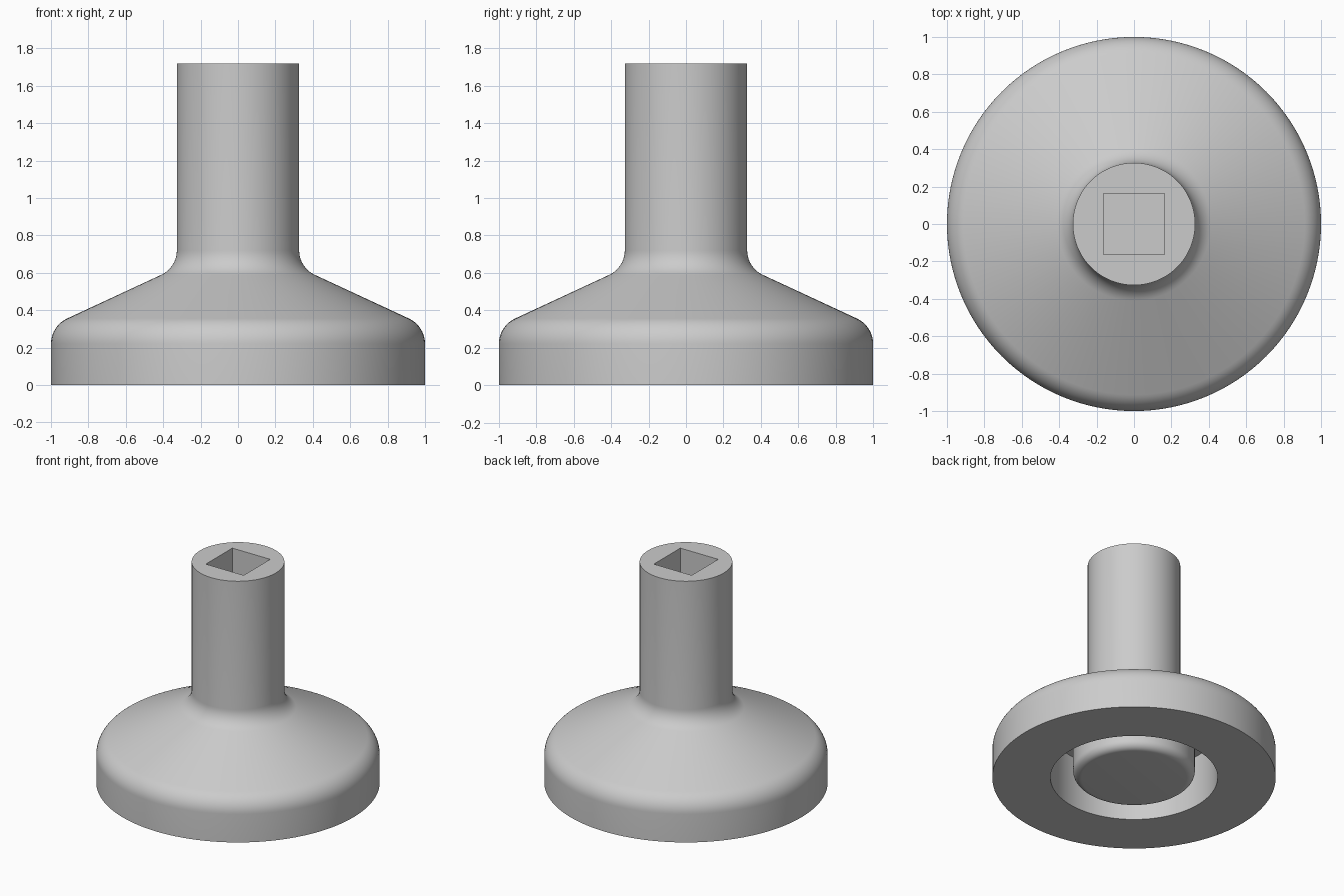
import bpy, bmesh
from math import pi, sin, cos, radians

cube = bpy.data.objects.get("Cube")
if cube:
    bpy.data.objects.remove(cube, do_unlink=True)

# Single grey material
grey = bpy.data.materials.new("light grey")
grey.use_nodes = True
colour = (0.6, 0.6, 0.6, 1)
grey.diffuse_color = colour
grey.node_tree.nodes["Principled BSDF"].inputs["Base Color"].default_value = colour


def arc(cx, cz, r, start, end, steps=10):
    """Profile points along an arc, angles in degrees."""
    angles = [radians(start + (end - start) * i / steps) for i in range(steps + 1)]
    return [(cx + r * cos(a), cz + r * sin(a)) for a in angles]


def lathe(name, profile, segments=128):
    """Revolve a radius/height profile about the z axis."""
    bm = bmesh.new()
    verts = [bm.verts.new((r, 0, z)) for r, z in profile]
    edges = [bm.edges.new(pair) for pair in zip(verts, verts[1:])]
    bmesh.ops.spin(bm, geom=verts + edges, cent=(0, 0, 0), axis=(0, 0, 1),
                   angle=2 * pi, steps=segments, use_merge=True)
    bmesh.ops.remove_doubles(bm, verts=bm.verts, dist=1e-5)
    bmesh.ops.recalc_face_normals(bm, faces=bm.faces)
    mesh = bpy.data.meshes.new(name)
    bm.to_mesh(mesh)
    bm.free()
    obj = bpy.data.objects.new(name, mesh)
    bpy.context.collection.objects.link(obj)
    mesh.materials.append(grey)
    return obj


# Body: underside boss, ring groove, rim, sloped shoulder, stem
slope = 65
groove_top = 0.40
profile = [(0, 0)]
profile += arc(0.37, 0.06, 0.06, -90, 0, 8)
profile += [(0.43, groove_top), (0.59, groove_top), (0.59, 0), (1, 0)]
profile += arc(0.85, 0.22, 0.15, 0, slope)
profile += arc(0.471, 0.72, 0.144, 180 + slope, 180)
profile += [(0.327, 1.72), (0, 1.72)]
body = lathe("flared_knob_body", profile)

# Square socket in the top of the stem
socket_depth = 0.6
bpy.ops.mesh.primitive_cube_add(size=1, location=(0, 0, 1.72))
cutter = bpy.context.object
cutter.name = "socket_cutter"
cutter.scale = (0.326, 0.326, 2 * socket_depth)
cutter.hide_render = True
cutter.data.materials.append(grey)

cut = body.modifiers.new("socket", "BOOLEAN")
cut.operation = "DIFFERENCE"
cut.solver = "EXACT"
cut.object = cutter
bpy.ops.object.select_all(action="DESELECT")
body.select_set(True)
bpy.context.view_layer.objects.active = body
bpy.ops.object.modifier_apply(modifier=cut.name)
bpy.data.objects.remove(cutter, do_unlink=True)
bpy.ops.object.shade_smooth_by_angle(angle=radians(30))
